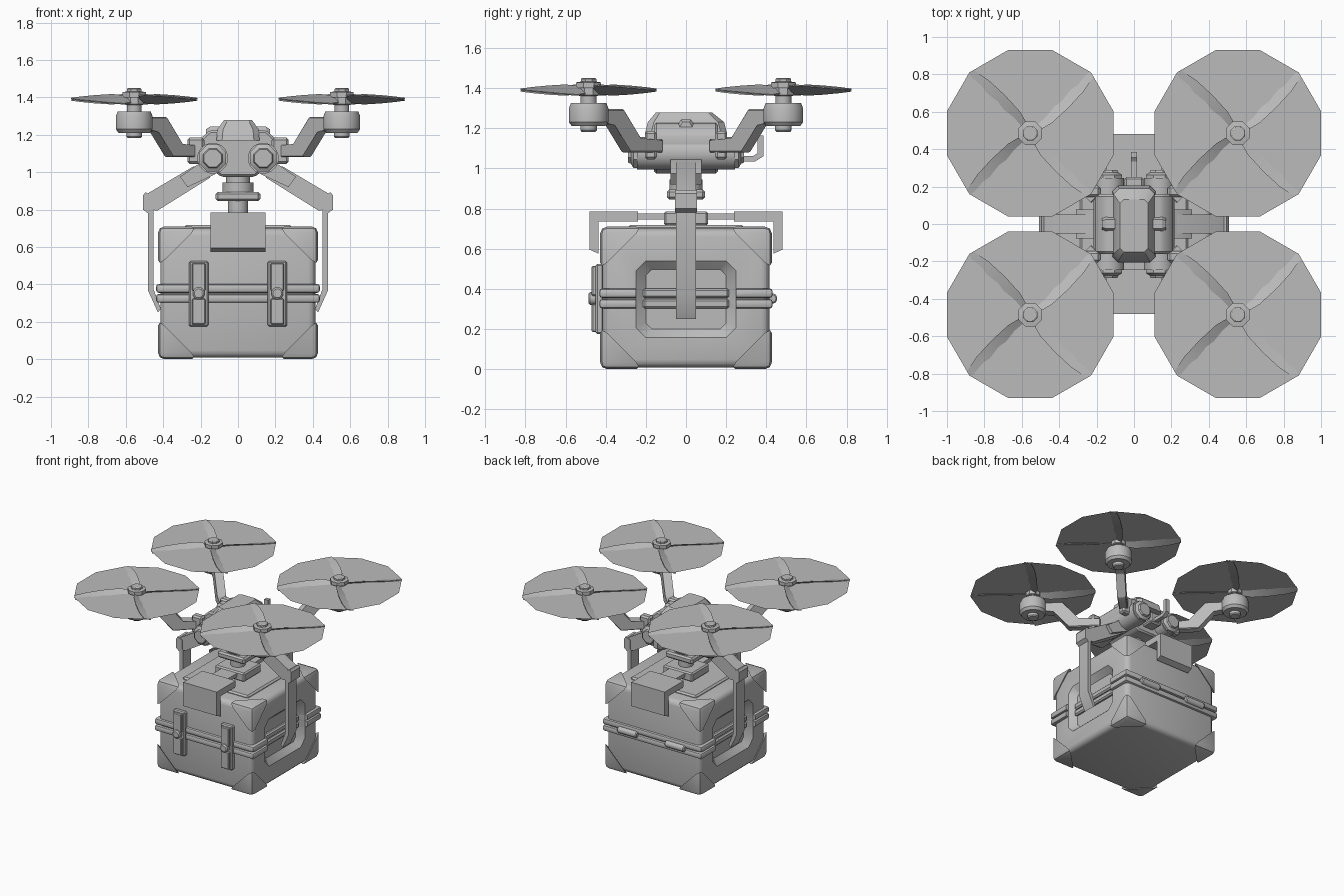
import bpy, bmesh, math
from mathutils import Vector, Matrix

if "Cube" in bpy.data.objects:
    bpy.data.objects.remove(bpy.data.objects["Cube"])

grey = bpy.data.materials.new("mid_grey")
grey.diffuse_color = (0.5, 0.5, 0.5, 1)
grey.use_nodes = True
grey.node_tree.nodes["Principled BSDF"].inputs["Base Color"].default_value = grey.diffuse_color


def finish(name, bm):
    bmesh.ops.recalc_face_normals(bm, faces=bm.faces)
    me = bpy.data.meshes.new(name)
    bm.to_mesh(me)
    bm.free()
    me.materials.append(grey)
    ob = bpy.data.objects.new(name, me)
    bpy.context.collection.objects.link(ob)
    return ob


def box_bm(lo, hi, bevel=0, seg=1):
    bm = bmesh.new()
    bmesh.ops.create_cube(bm, size=1)
    for v in bm.verts:
        v.co = Vector([lo[i] + (v.co[i] + 0.5) * (hi[i] - lo[i]) for i in range(3)])
    if bevel:
        bmesh.ops.bevel(bm, geom=bm.edges[:], offset=bevel, segments=seg, profile=0.5, affect='EDGES')
    return bm


def box(name, lo, hi, bevel=0, seg=1):
    return finish(name, box_bm(lo, hi, bevel, seg))


def prism(name, pts, width, origin=(0, 0, 0), u=(1, 0, 0), w=(0, 0, 1), bevel=0):
    """Outline in the u/w plane, extruded by width to both sides."""
    u, w, o = Vector(u).normalized(), Vector(w).normalized(), Vector(origin)
    n = u.cross(w)
    bm = bmesh.new()
    a = [bm.verts.new(o + u * p + w * q + n * width / 2) for p, q in pts]
    b = [bm.verts.new(o + u * p + w * q - n * width / 2) for p, q in pts]
    bm.faces.new(a)
    bm.faces.new(b[::-1])
    for i in range(len(a)):
        j = (i + 1) % len(a)
        bm.faces.new((a[i], b[i], b[j], a[j]))
    if bevel:
        bmesh.ops.bevel(bm, geom=bm.edges[:], offset=bevel, segments=1, affect='EDGES')
    return finish(name, bm)


def lathe(name, prof, origin, axis=(0, 0, 1), sides=16):
    """Profile of (radius, height) turned around an axis, closed at the ends."""
    rot = Vector((0, 0, 1)).rotation_difference(Vector(axis)).to_matrix()
    bm, rings = bmesh.new(), []
    for r, h in prof:
        ang = [2 * math.pi * (i + 0.5) / sides for i in range(sides)]
        rings.append([bm.verts.new(Vector(origin) + rot @ Vector((r * math.cos(t), r * math.sin(t), h))) for t in ang])
    for a, b in zip(rings, rings[1:]):
        for i in range(sides):
            j = (i + 1) % sides
            bm.faces.new((a[i], a[j], b[j], b[i]))
    bm.faces.new(rings[0][::-1])
    bm.faces.new(rings[-1])
    return finish(name, bm)


def octagon(a, b, c):
    return [(a - c, b), (a, b - c), (a, c - b), (a - c, -b), (c - a, -b), (-a, c - b), (-a, b - c), (c - a, b)]


def cut(ob, cutter):
    mod = ob.modifiers.new("recess", 'BOOLEAN')
    mod.operation, mod.object, mod.solver = 'DIFFERENCE', cutter, 'EXACT'
    bpy.context.view_layer.objects.active = ob
    bpy.ops.object.modifier_apply(modifier=mod.name)


# Case shell and the two seam bands
case = box("case", (-0.415, -0.415, 0.008), (0.415, 0.415, 0.70), 0.04, 3)
bands = [box("seam_band", (-0.438, -0.432, z), (0.438, 0.432, z + 0.047), 0.015, 2) for z in (0.302, 0.355)]

# Tapered recess on both sides, with the bands running along its floor
for s in (-1, 1):
    bm = bmesh.new()
    outer, inner = octagon(0.25, 0.19, 0.05), octagon(0.20, 0.148, 0.03)
    for pts, x in ((outer, 0.415), (inner, 0.37)):
        for y, z in pts:
            bm.verts.new((s * x, y, z + 0.348))
    for y, z in outer:
        bm.verts.new((s * 0.47, y, z + 0.348))
    bmesh.ops.convex_hull(bm, input=bm.verts[:])
    cutter = finish("recess_cutter", bm)
    for ob in [case] + bands:
        cut(ob, cutter)
    bpy.data.objects.remove(cutter)
    for z in (0.302, 0.355):
        box("recess_band", (min(s * .36, s * .392), -0.215, z), (max(s * .36, s * .392), 0.215, z + 0.047), 0.01)

# Corner protectors
for sx in (-1, 1):
    for sy in (-1, 1):
        for sz in (-1, 1):
            bm = box_bm((-0.428, -0.428, 0), (0.428, 0.428, 0.71), 0.035, 2)
            co = Vector((sx * 0.428 - sx * 0.215, sy * 0.428, 0.71 if sz > 0 else 0))
            res = bmesh.ops.bisect_plane(bm, geom=bm.verts[:] + bm.edges[:] + bm.faces[:], plane_co=co,
                                         plane_no=Vector((sx, sy, sz)).normalized(), clear_inner=True)
            bmesh.ops.holes_fill(bm, edges=[e for e in bm.edges if e.is_boundary])
            finish("corner_protector", bm)

# Lid plate and the carrying clamp
box("lid_plate", (-0.29, -0.29, 0.68), (0.29, 0.29, 0.717), 0.012)
box("clamp_centre", (-0.13, -0.11, 0.715), (0.13, 0.11, 0.785), 0.01)
for s in (-1, 1):
    prism("clamp_hook", [(0.24, 0.785), (0.48, 0.785), (0.48, 0.595), (0.435, 0.575), (0.435, 0.735), (0.24, 0.735)],
          0.296, u=(0, s, 0))
    box("clamp_link", (-0.07, min(s * .1, s * .26), 0.745), (0.07, max(s * .1, s * .26), 0.775))

# Latches in front, hinges at the back
for x in (-0.21, 0.21):
    box("latch_plate", (x - 0.052, -0.45, 0.175), (x + 0.052, -0.41, 0.525), 0.008)
    box("latch_upper", (x - 0.036, -0.47, 0.365), (x + 0.036, -0.44, 0.515), 0.006)
    box("latch_lower", (x - 0.036, -0.47, 0.185), (x + 0.036, -0.44, 0.325), 0.006)
    lathe("latch_knob", [(0.033, 0), (0.033, 0.06), (0.024, 0.068)], (x, -0.418, 0.352), (0, -1, 0), 12)
    lathe("hinge", [(0.02, -0.085), (0.027, -0.078), (0.027, 0.078), (0.02, 0.085)], (x, 0.428, 0.352), (1, 0, 0), 12)

# Neck between clamp and hull
lathe("neck", [(0.055, 0.77), (0.055, 0.85), (0.085, 0.85), (0.085, 0.945), (0.065, 0.945), (0.065, 1.0)], (0, 0, 0))
box("neck_flange", (-0.12, -0.095, 0.845), (0.12, 0.095, 0.895), 0.012)

# Hull, canopy and side bolts
prism("hull", [(-0.09, 0.975), (0.09, 0.975), (0.2, 1.06), (0.21, 1.17), (0.15, 1.225), (-0.15, 1.225),
               (-0.21, 1.17), (-0.2, 1.06)], 0.32, bevel=0.012)
bm = bmesh.new()
for a, b, c, y, z in ((0.115, 0.205, 0.03, 0, 1.17), (0.11, 0.19, 0.03, 0, 1.23), (0.075, 0.14, 0.02, -0.01, 1.278)):
    for p, q in octagon(a, b, c):
        bm.verts.new((p, q + y, z))
bmesh.ops.convex_hull(bm, input=bm.verts[:])
finish("canopy", bm)

for s in (-1, 1):
    # Camera tubes with octagonal end caps
    lathe("tube", [(0.083, -0.245), (0.083, 0.245)], (s * 0.135, 0, 1.075), (0, 1, 0), 16)
    for d in (-1, 1):
        lathe("tube_cap", [(0.078, 0.24), (0.078, 0.262), (0.056, 0.275), (0.05, 0.288)],
              (s * 0.135, 0, 1.075), (0, d, 0), 8)
    lathe("side_bolt", [(0.05, 0.09), (0.05, 0.15), (0.035, 0.17)], (0, 0, 1.2), (s, 0, 0), 6)

    # Gripper arm reaching down beside the case
    prism("gripper_shoulder", [(0.12, 1.06), (0.21, 1.045), (0.31, 0.975), (0.27, 0.92), (0.12, 0.99)], 0.155, u=(s, 0, 0))
    prism("gripper_beam", [(0.15, 1.045), (0.24, 1.03), (0.485, 0.885), (0.485, 0.80), (0.43, 0.795), (0.15, 0.97)],
          0.1, u=(s, 0, 0))
    prism("gripper_joint", [(0.455, 0.875), (0.495, 0.893), (0.508, 0.875), (0.508, 0.80), (0.48, 0.78), (0.455, 0.80)],
          0.11, u=(s, 0, 0))
    prism("gripper_finger", [(0.452, 0.84), (0.482, 0.84), (0.482, 0.37), (0.428, 0.25), (0.412, 0.27), (0.452, 0.375)],
          0.1, u=(s, 0, 0))

# Tail hook
prism("tail_hook", [(0.2, 1.035), (0.345, 1.035), (0.385, 1.06), (0.385, 1.165), (0.355, 1.165), (0.355, 1.075),
                    (0.335, 1.062), (0.2, 1.062)], 0.034, u=(0, 1, 0))
box("tail_mount", (-0.05, 0.14, 1.02), (0.05, 0.25, 1.11), 0.01)


def blade(name, centre, angle):
    """Thin twisted blade, its clockwise edge raised."""
    bm, rows = bmesh.new(), []
    rot = Matrix.Rotation(angle, 3, 'Z')
    for r, wide, pitch in ((0.03, 0.05, 38), (0.12, 0.10, 30), (0.24, 0.105, 22), (0.36, 0.09, 15), (0.455, 0.05, 10)):
        p = math.radians(pitch)
        rows.append([bm.verts.new(Vector(centre) + rot @ Vector((r, k * wide * math.cos(p), -k * wide * math.sin(p) + t)))
                     for k, t in ((-0.5, 0.003), (0.5, 0.003), (0.5, -0.003), (-0.5, -0.003))])
    for a, b in zip(rows, rows[1:]):
        for i in range(4):
            bm.faces.new((a[i], a[(i + 1) % 4], b[(i + 1) % 4], b[i]))
    bm.faces.new(rows[0])
    bm.faces.new(rows[-1])
    finish(name, bm)


# Four rotors on cranked arms
for sx in (-1, 1):
    for sy in (-1, 1):
        c = Vector((sx * 0.555, sy * 0.485, 0))
        d = Vector((-sx, -sy, 0))
        k = math.sqrt(2)
        prism("rotor_arm", [(0.06 * k, 1.295), (0.155 * k, 1.295), (0.235 * k, 1.145), (0.35 * k, 1.145),
                            (0.35 * k, 1.08), (0.185 * k, 1.08), (0.11 * k, 1.22), (0.06 * k, 1.22)],
              0.065, origin=c, u=d, bevel=0.006)
        x, y = sx * 0.225, sy * 0.175
        box("arm_bracket", (x - 0.045, y - 0.03, 1.045), (x + 0.045, y + 0.03, 1.185), 0.012)
        lathe("motor", [(0.035, 1.182), (0.042, 1.19), (0.042, 1.21), (0.085, 1.21), (0.1, 1.23), (0.1, 1.3),
                        (0.09, 1.325), (0.04, 1.325), (0.04, 1.365)], c, sides=16)
        lathe("rotor_hub", [(0.05, 1.36), (0.055, 1.365), (0.055, 1.4), (0.068, 1.4), (0.068, 1.428), (0.042, 1.432),
                            (0.042, 1.445), (0.035, 1.45)], c, sides=8)
        for i in range(4):
            blade("rotor_blade", c + Vector((0, 0, 1.39)), math.radians(45 + 90 * i))
        bm = bmesh.new()
        bm.faces.new([bm.verts.new(c + Vector((0.46 * math.cos(t), 0.46 * math.sin(t), 1.392)))
                      for t in [math.radians(15 + 30 * i) for i in range(12)]])
        finish("rotor_disc", bm)

# Smooth shading with sharp edges kept
for ob in bpy.data.objects:
    ob.select_set(True)
bpy.context.view_layer.objects.active = case
bpy.ops.object.shade_smooth_by_angle(angle=math.radians(32))
